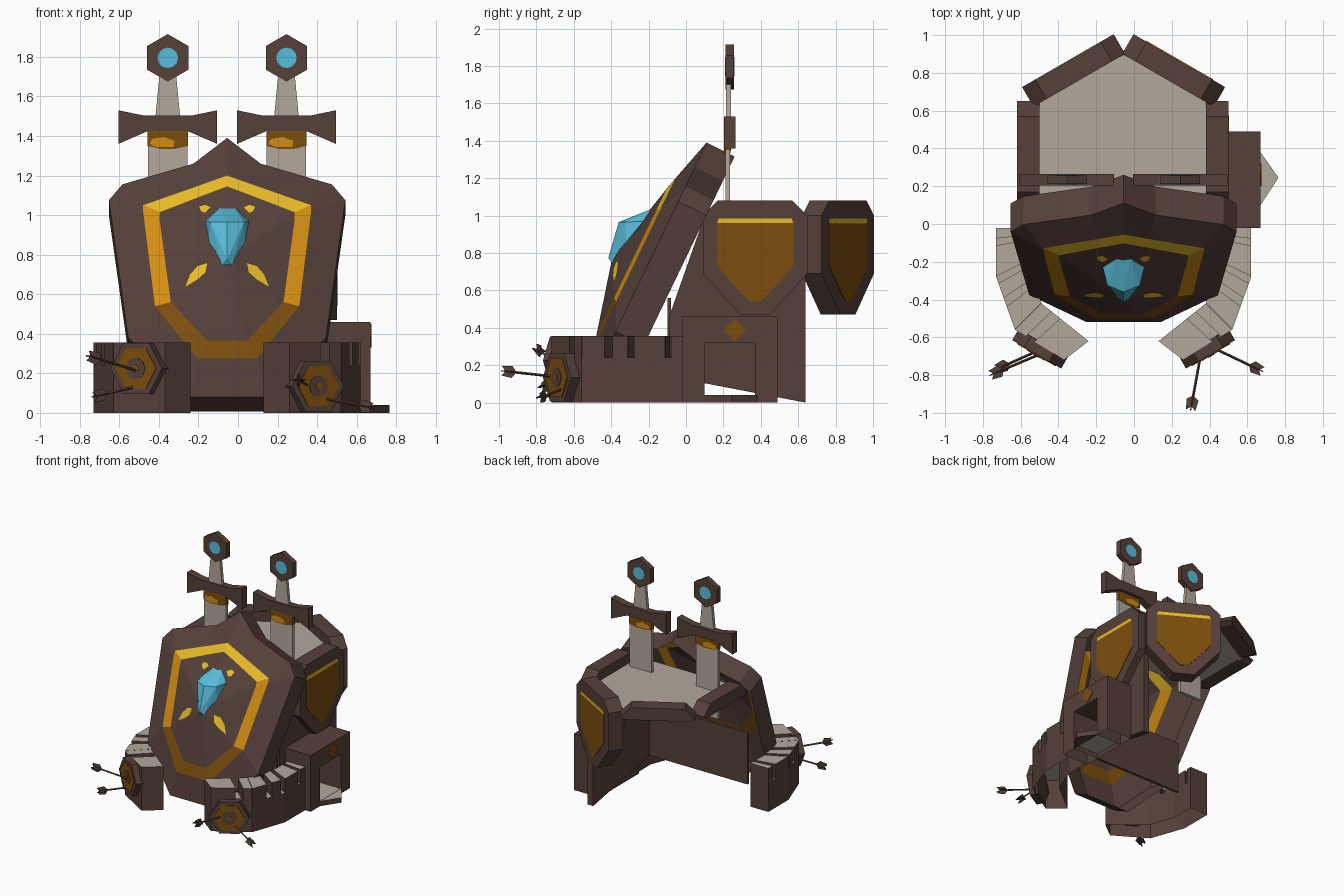
import bpy, bmesh, math
from mathutils import Vector as V
from mathutils.bvhtree import BVHTree

if "Cube" in bpy.data.objects:
    bpy.data.objects.remove(bpy.data.objects["Cube"])

CX = -0.055  # mirror axis of the building


def material(name, r, g, b):
    m = bpy.data.materials.new(name)
    m.diffuse_color = (r, g, b, 1)
    m.use_nodes = True
    m.node_tree.nodes["Principled BSDF"].inputs["Base Color"].default_value = m.diffuse_color
    return m


BROWN = material("dark_brown", 0.092, 0.051, 0.041)
BEIGE = material("stone_beige", 0.45, 0.39, 0.33)
CYAN = material("gem_cyan", 0.098, 0.515, 0.716)
YELLOW = material("bright_yellow", 0.83, 0.515, 0.021)
ORANGE = material("gold_orange", 0.65, 0.27, 0.006)
AMBER = material("dark_amber", 0.2, 0.076, 0.004)


def finish(name, bm, mats):
    me = bpy.data.meshes.new(name)
    bm.to_mesh(me)
    for m in mats:
        me.materials.append(m)
    ob = bpy.data.objects.new(name, me)
    bpy.context.collection.objects.link(ob)
    return ob


def prism(name, pts, depth, mat, top=None, bottom=True):
    """Extrude a 3D polygon along a vector; optional top material, optional open bottom."""
    bm = bmesh.new()
    a = [bm.verts.new(V(p)) for p in pts]
    b = [bm.verts.new(V(p) + V(depth)) for p in pts]
    bm.faces.new(a)
    bm.faces.new(b[::-1])
    for i in range(len(a)):
        j = (i + 1) % len(a)
        bm.faces.new((a[i], b[i], b[j], a[j]))
    bmesh.ops.recalc_face_normals(bm, faces=bm.faces)
    bm.normal_update()
    for f in bm.faces:
        f.material_index = 1 if top and f.normal.z > 0.9 else 0
    if not bottom:
        bmesh.ops.delete(bm, geom=[f for f in bm.faces if f.normal.z < -0.9], context='FACES')
    return finish(name, bm, [mat] + ([top] if top else []))


def box(name, x0, x1, y0, y1, z0, z1, mat=BROWN, top=None, bottom=True):
    return prism(name, [(x0, y0, z0), (x1, y0, z0), (x1, y1, z0), (x0, y1, z0)],
                 (0, 0, z1 - z0), mat, top, bottom)


def both(half):
    """Mirror a half profile whose first point lies on the axis."""
    return half + [(-x, *r) for x, *r in half[:0:-1]]


# Great leaning shield: hollow shell lofted from four rings and a centre peak
def on_plane(x, z, bulge):
    return V((CX + x, -0.52 + (z - 0.08) * 0.481 - bulge, z))


outer = both([(0, 1.39), (0.17, 1.26), (0.53, 1.155), (0.598, 1.075), (0.5, 0.38), (0.195, 0.08)])
band_out = both([(0, 1.2), (0.14, 1.15), (0.425, 1.05), (0.425, 1.02), (0.365, 0.54), (0.15, 0.275)])
band_in = both([(0, 1.145), (0.12, 1.1), (0.34, 1.015), (0.342, 0.98), (0.285, 0.56), (0.1, 0.365)])
bm = bmesh.new()
back = [bm.verts.new(on_plane(x, z, 0) + V((0, 0.15, -0.074))) for x, z in outer]
rings = [back] + [[bm.verts.new(on_plane(x, z, d)) for x, z in ring]
                  for ring, d in ((outer, 0), (band_out, 0.075), (band_in, 0.095))]
peak = bm.verts.new(on_plane(0, 0.78, 0.21))
n = len(outer)
for k in range(3):
    for i in range(n):
        j = (i + 1) % n
        f = bm.faces.new((rings[k][i], rings[k][j], rings[k + 1][j], rings[k + 1][i]))
        if k == 2:
            f.material_index = (1, 1, 2, 2, 3, 3)[min(i, 10 - i)]
for i in range(n):
    bm.faces.new((rings[3][i], rings[3][(i + 1) % n], peak))
bmesh.ops.recalc_face_normals(bm, faces=bm.faces)
tree = BVHTree.FromBMesh(bm)
finish("great_shield", bm, [BROWN, YELLOW, ORANGE, AMBER])


def on_shield(x, z, lift=0.008):
    hit = tree.ray_cast(V((CX + x, -2, z)), V((0, 1, 0)))[0]
    return hit - V((0, lift, 0))


# Gem (front half of a hull) and painted marks on the great shield
bm = bmesh.new()
for x, z in [(0.04, 1.035), (0.11, 0.97), (0.09, 0.86), (0.025, 0.745)]:
    for s in (1, -1):
        bm.verts.new(on_shield(s * x, z, 0))
for p in [(CX - 0.085, -0.325, 0.965), (CX + 0.085, -0.325, 0.965), (CX, -0.36, 0.965), (CX, -0.415, 0.775)]:
    bm.verts.new(p)
bmesh.ops.convex_hull(bm, input=bm.verts)
bm.normal_update()
bmesh.ops.delete(bm, geom=[f for f in bm.faces if f.normal.y > 0.3], context='FACES')
finish("shield_gem", bm, [CYAN])
marks = {"upper_mark": [(0.08, 1.04), (0.11, 1.055), (0.145, 1.045), (0.135, 1.02), (0.11, 1.01)],
         "lower_mark": [(0.1, 0.76), (0.15, 0.745), (0.19, 0.7), (0.215, 0.635), (0.15, 0.675), (0.11, 0.71)]}
for name, pts in marks.items():
    for s in (1, -1):
        bm = bmesh.new()
        ring = [bm.verts.new(on_shield(s * x, z)) for x, z in pts]
        mid = bm.verts.new(on_shield(s * sum(p[0] for p in pts) / len(pts),
                                     sum(p[1] for p in pts) / len(pts)))
        for i in range(len(ring)):
            bm.faces.new((ring[i], ring[(i + 1) % len(ring)], mid))
        bm.normal_update()
        if sum(f.normal.y for f in bm.faces) > 0:
            bmesh.ops.reverse_faces(bm, faces=bm.faces)
        finish(name, bm, [YELLOW])

# Body: right wall, low front wall and roof
prism("right_wall", [(0.39, -0.09, 0.14), (0.39, 0.64, 0), (0.39, 0.64, 1), (0.39, 0.1, 1), (0.39, -0.09, 0.46)],
      (0.05, 0, 0), BROWN)
box("front_wall", -0.5, 0.42, -0.1, -0.08, 0.14, 0.56)
prism("roof", [(-0.52, 0.06, 0.98), (0.41, 0.06, 0.98), (0.41, 0.65, 0.98), (CX, 0.92, 0.98), (-0.52, 0.65, 0.98)],
      (0, 0, 0.02), BEIGE)


# Wall shields and parapets, placed by outer centre and facing angle
def facing(cx, cy, ang):
    nrm = V((math.cos(ang), math.sin(ang), 0))
    side = V((-nrm.y, nrm.x, 0))
    return nrm, lambda u, z, d=0: V((cx, cy, z)) + side * u + nrm * d


def panel(half):
    return half + [(-u, z) for u, z in half[::-1]]


def wall_shield(cx, cy, ang):
    nrm, at = facing(cx, cy, ang)
    rim = panel([(0.2, 1.08), (0.28, 1.0), (0.28, 0.69), (0.08, 0.47)])
    prism("wall_shield", [at(u, z) for u, z in rim], nrm * -0.12, BROWN)
    face = panel([(0.205, 0.96), (0.205, 0.735), (0.17, 0.69), (0.04, 0.55), (0.02, 0.54)])
    prism("wall_shield_face", [at(u, z) for u, z in face], nrm * 0.004, AMBER)
    strip = panel([(0.195, 0.985), (0.205, 0.957)])
    prism("wall_shield_trim", [at(u, z) for u, z in strip], nrm * 0.004, YELLOW)


def parapet(cx, cy, ang):
    nrm, at = facing(cx, cy, ang)
    prism("parapet", [at(u, z) for u, z in panel([(0.2, 1.08), (0.28, 1.0), (0.24, 0.98)])], nrm * -0.12, BROWN)


wall_shield(0.5, 0.37, 0)
wall_shield(0.24, 0.865, math.radians(60))
parapet(-0.62, 0.37, math.pi)
parapet(2 * CX - 0.24, 0.865, math.radians(120))

# Side gatehouse with an open doorway, step and diamond badge
box("gate_pier", 0.44, 0.67, -0.02, 0.1, 0, 0.32, bottom=False)
box("gate_pier", 0.44, 0.67, 0.37, 0.49, 0, 0.32, bottom=False)
box("gate_lintel", 0.44, 0.67, -0.02, 0.49, 0.32, 0.46)
box("gate_floor", 0.44, 0.668, 0.1, 0.37, 0, 0.04, BROWN, BEIGE, False)
prism("gate_step", [(0.67, 0.1, 0), (0.765, 0.245, 0), (0.67, 0.38, 0)], (0, 0, 0.04), BROWN, BEIGE)
prism("gate_badge", [(0.67, 0.2, 0.39), (0.67, 0.26, 0.33), (0.67, 0.32, 0.39), (0.67, 0.26, 0.45)],
      (0.006, 0, 0), AMBER)

# Curved crenellated walls, mirrored and open underneath
out_path = [(0.62, -0.02), (0.62, -0.28), (0.52, -0.56), (0.26, -0.72)]
in_path = [(0.46, -0.02), (0.46, -0.2), (0.38, -0.42), (0.13, -0.62)]


def on_path(path, t):
    i = min(int(t), len(path) - 2)
    return V(path[i]).lerp(V(path[i + 1]), t - i)


for s in (1, -1):
    def mirrored(p, z):
        return (p[0] if s > 0 else 2 * CX - p[0], p[1], z)
    pts = [mirrored(p, 0) for p in out_path + in_path[::-1]]
    prism("low_wall", pts, (0, 0, 0.24), BROWN, BEIGE, False)
    for t0, t1 in [(0, 0.22), (0.36, 0.99), (1.12, 1.4), (1.56, 1.99), (2.0, 2.22), (2.4, 3)]:
        quad = [on_path(out_path, t0), on_path(out_path, t1), on_path(in_path, t1), on_path(in_path, t0)]
        prism("merlon", [mirrored(p, 0.24) for p in quad], (0, 0, 0.115), BROWN, BEIGE, False)


# Hexagonal archery targets
def target(cx, cy, cz, ang):
    nrm, at = facing(cx, cy, ang)
    for name, sides, r, d0, d1, mat in [
            ("target_body", 6, 0.15, -0.07, 0, BROWN), ("target_face", 6, 0.118, 0, 0.005, AMBER),
            ("target_ring", 10, 0.055, 0.005, 0.008, BROWN), ("target_centre", 8, 0.02, 0.008, 0.011, AMBER)]:
        pts = [at(r * math.cos(a), cz + (0.99 if sides == 6 else 1) * r * math.sin(a), d0)
               for a in (2 * math.pi * k / sides for k in range(sides))]
        prism(name, pts, nrm * (d1 - d0), mat)


target(0.405, -0.69, 0.135, math.radians(-60))
target(2 * CX - 0.405, -0.69, 0.225, math.radians(-120))


# Arrows: thin shaft with two crossed feather plates
def arrow(a, b):
    a, b = V(a), V(b)
    d = (b - a).normalized()
    u = d.cross(V((0, 0, 1))).normalized()
    w = d.cross(u)
    r = 0.007
    prism("arrow_shaft", [a + u * r, a + w * r, a - u * r, a - w * r], (b - a) * 0.9, BROWN)
    for p, q in ((u, w), (w, u)):
        c = b - d * 0.08
        pts = [c, c + p * 0.032 + d * 0.025, b + p * 0.025, b - d * 0.02,
               b - p * 0.025, c - p * 0.032 + d * 0.025]
        prism("arrow_feather", [v - q * 0.003 for v in pts], q * 0.006, BROWN)


arrow((-0.5, -0.69, 0.21), (-0.76, -0.8, 0.29))
arrow((-0.53, -0.68, 0.13), (-0.73, -0.77, 0.08))
arrow((0.35, -0.71, 0.14), (0.3, -0.985, 0.17))
arrow((0.45, -0.67, 0.07), (0.68, -0.78, 0.025))


# Two upright swords
def sword(cx):
    def slab(name, pts, y0, y1, mat):
        prism(name, [(cx + x, y0, z) for x, z in pts], (0, y1 - y0, 0), mat)

    def disc(sides, r):
        angles = [2 * math.pi * k / sides for k in range(sides)]
        return [(r * math.sin(a), 1.795 + r * math.cos(a)) for a in angles]
    slab("sword_blade", panel([(0.1, 1.36), (0.1, 0.78)]), 0.21, 0.235, BEIGE)
    slab("sword_collar", panel([(0.102, 1.44), (0.102, 1.35), (0.04, 1.335)]), 0.207, 0.238, AMBER)
    slab("sword_collar_shine", [(-0.09, 1.36), (-0.06, 1.345), (0.03, 1.345), (0.035, 1.375),
                                (-0.02, 1.395), (-0.08, 1.385)], 0.204, 0.241, ORANGE)
    slab("sword_guard", panel([(0.12, 1.503), (0.25, 1.53), (0.25, 1.36), (0.1, 1.425)]), 0.203, 0.264, BROWN)
    slab("sword_grip", panel([(0.042, 1.71), (0.062, 1.5)]), 0.213, 0.24, BEIGE)
    slab("sword_pommel", disc(6, 0.12), 0.212, 0.256, BROWN)
    slab("sword_pommel_gem", disc(12, 0.052), 0.209, 0.259, CYAN)


sword(-0.355)
sword(0.245)
